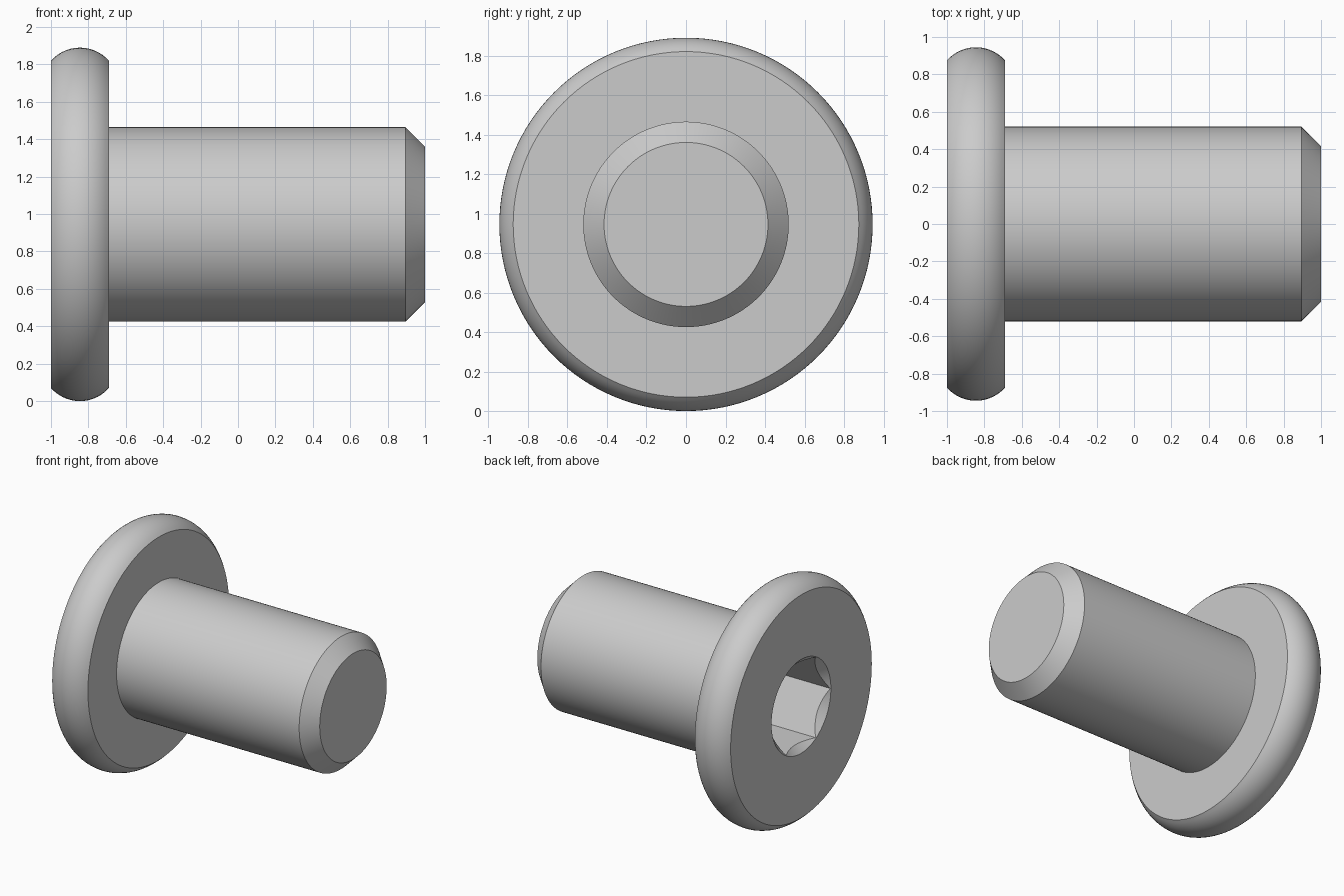
import bpy, bmesh, math
from mathutils import Matrix

cube = bpy.data.objects.get("Cube")
if cube:
    bpy.data.objects.remove(cube, do_unlink=True)

AXIS_Z = 0.945      # height of the screw axis
HEAD_R = 0.945      # widest radius of the head
FACE_R = 0.875      # radius of the flat head faces
HEAD_BACK, HEAD_FRONT = -1.0, -0.69
SOCKET_R = 0.365
SOCKET_DEPTH = 0.6

steel = bpy.data.materials.new("steel grey")
steel.use_nodes = True
grey = (0.6, 0.6, 0.6, 1)
steel.diffuse_color = grey
steel.node_tree.nodes["Principled BSDF"].inputs["Base Color"].default_value = grey


def lathe(name, profile, sides, turn=0.0):
    """Revolve (x, radius) points around the screw axis and cap both ends."""
    bm = bmesh.new()
    rings = []
    for x, r in profile:
        angles = [turn + math.tau * i / sides for i in range(sides)]
        rings.append([bm.verts.new((x, r * math.cos(a), AXIS_Z + r * math.sin(a)))
                      for a in angles])
    for low, high in zip(rings, rings[1:]):
        for i in range(sides):
            j = (i + 1) % sides
            bm.faces.new((low[i], low[j], high[j], high[i]))
    bm.faces.new(rings[0])
    bm.faces.new(rings[-1])
    bmesh.ops.recalc_face_normals(bm, faces=bm.faces)
    mesh = bpy.data.meshes.new(name)
    bm.to_mesh(mesh)
    bm.free()
    mesh.materials.append(steel)
    obj = bpy.data.objects.new(name, mesh)
    bpy.context.collection.objects.link(obj)
    return obj


# Rounded head rim as a circular arc
half = (HEAD_FRONT - HEAD_BACK) / 2
bulge = HEAD_R - FACE_R
arc_r = (half ** 2 + bulge ** 2) / (2 * bulge)
spread = math.asin(half / arc_r)
rim = []
for k in range(15):
    a = spread * (k / 7 - 1)
    rim.append((HEAD_BACK + half + arc_r * math.sin(a),
                HEAD_R - arc_r + arc_r * math.cos(a)))

# Head and shank with chamfered tip
shank = [(HEAD_FRONT, 0.52), (0.895, 0.52), (1.0, 0.415)]
screw = lathe("button_head_screw", rim + shank, 128)

# Hexagonal socket and its conical lead-in
hex_cutter = lathe("socket_cutter", [(HEAD_BACK - 0.1, SOCKET_R),
                                     (HEAD_BACK + SOCKET_DEPTH, SOCKET_R)], 6)
cone_cutter = lathe("lead_in_cutter", [(HEAD_BACK - 0.05, SOCKET_R + 0.053),
                                       (HEAD_BACK + 0.1, SOCKET_R - 0.097)], 96)

bpy.context.view_layer.objects.active = screw
for cutter in (hex_cutter, cone_cutter):
    cutter.hide_render = True
    mod = screw.modifiers.new("socket", "BOOLEAN")
    mod.operation = "DIFFERENCE"
    mod.solver = "EXACT"
    mod.object = cutter
    bpy.ops.object.modifier_apply(modifier=mod.name)
    bpy.data.objects.remove(cutter, do_unlink=True)

# Smooth round surfaces, crisp edges
bpy.ops.object.select_all(action="DESELECT")
screw.select_set(True)
bpy.ops.object.shade_smooth_by_angle(angle=math.radians(25))
